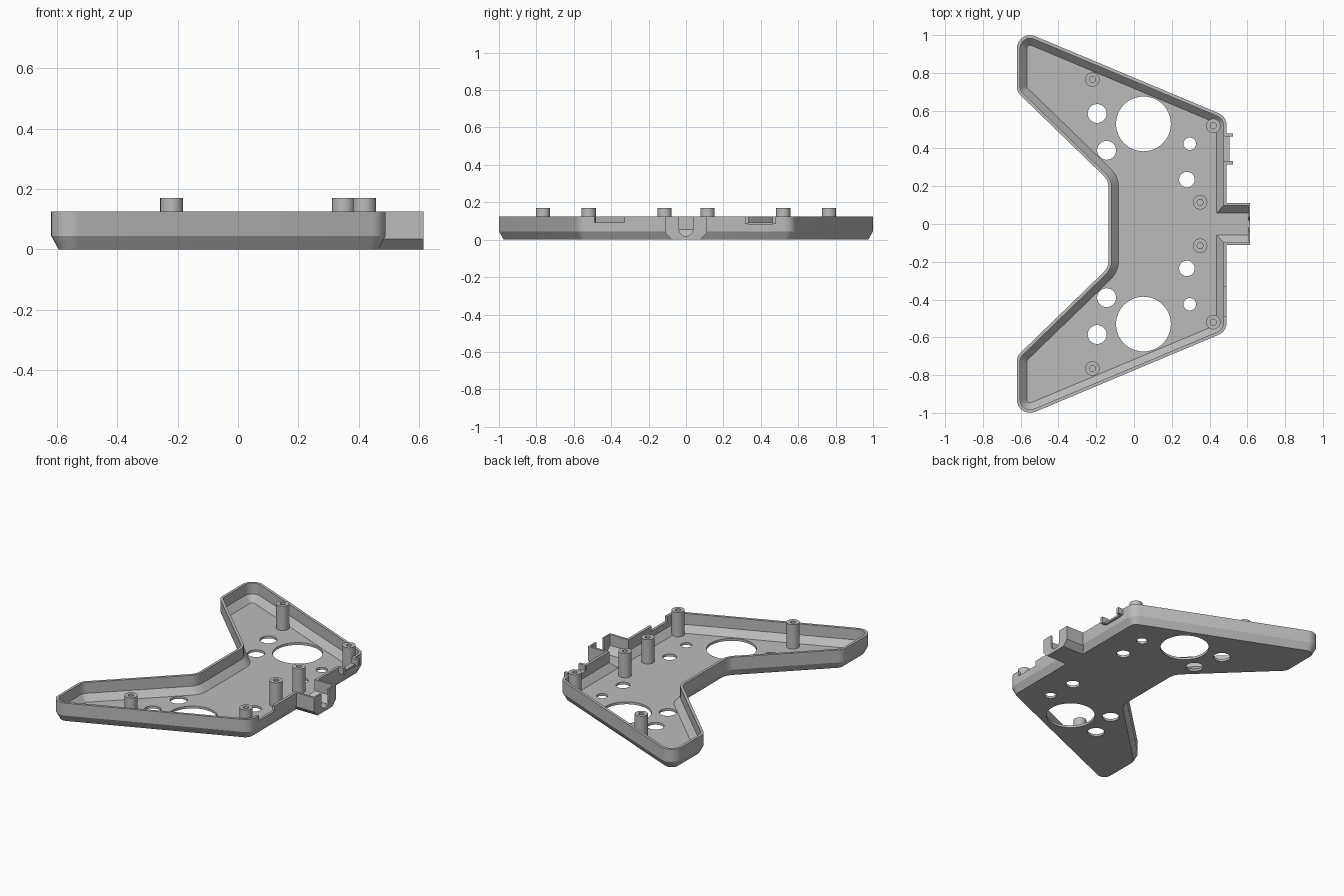
import bpy, bmesh, math
from mathutils import Vector

if "Cube" in bpy.data.objects:
    bpy.data.objects.remove(bpy.data.objects["Cube"])

grey = bpy.data.materials.new("plain grey")
grey.diffuse_color = (0.5, 0.5, 0.5, 1)
grey.use_nodes = True
grey.node_tree.nodes["Principled BSDF"].inputs["Base Color"].default_value = grey.diffuse_color


def add(name, bm):
    bmesh.ops.recalc_face_normals(bm, faces=bm.faces)
    me = bpy.data.meshes.new(name)
    bm.to_mesh(me)
    bm.free()
    ob = bpy.data.objects.new(name, me)
    me.materials.append(grey)
    bpy.context.collection.objects.link(ob)
    return ob


def loft(name, rings):
    """Closed solid through rings that share one point count."""
    bm = bmesh.new()
    loops = [[bm.verts.new(p) for p in r] for r in rings]
    n = len(loops[0])
    for a, b in zip(loops, loops[1:]):
        for i in range(n):
            bm.faces.new((a[i], a[(i + 1) % n], b[(i + 1) % n], b[i]))
    bm.faces.new(loops[0])
    bm.faces.new(loops[-1])
    return add(name, bm)


def circle(x, y, z, r, n=48):
    return [(x + r * math.cos(2 * math.pi * i / n),
             y + r * math.sin(2 * math.pi * i / n), z) for i in range(n)]


def cylinder(name, x, y, r, z0, z1):
    return loft(name, [circle(x, y, z0, r), circle(x, y, z1, r)])


def prism_x(name, profile, x0, x1):
    return loft(name, [[(x, y, z) for y, z in profile] for x in (x0, x1)])


def box(name, x0, x1, y0, y1, z0, z1):
    return prism_x(name, [(y0, z0), (y1, z0), (y1, z1), (y0, z1)], x0, x1)


def boolean(target, other, op):
    m = target.modifiers.new(op, 'BOOLEAN')
    m.operation, m.object, m.solver = op, other, 'EXACT'
    bpy.context.view_layer.update()
    dg = bpy.context.evaluated_depsgraph_get()
    me = bpy.data.meshes.new_from_object(target.evaluated_get(dg))
    target.modifiers.clear()
    target.data = me
    bpy.data.objects.remove(other)


# Outline of the tray, counter-clockwise: x, y, corner radius
half = [(0.49, 0.569, 0.07), (-0.62, 1.035, 0.07), (-0.62, 0.70, 0.07), (-0.135, 0.23, 0.08)]
corners = half + [(x, -y, r) for x, y, r in reversed(half)]


def outline(inset, z, steps=8):
    """Tray outline moved inwards, with concentric rounded corners."""
    pts = []
    n = len(corners)
    for i, (x, y, r) in enumerate(corners):
        p = Vector((x, y))
        a = (p - Vector(corners[i - 1][:2])).normalized()
        b = (Vector(corners[(i + 1) % n][:2]) - p).normalized()
        na, nb = Vector((a.y, -a.x)), Vector((b.y, -b.x))
        turn = math.atan2(a.x * b.y - a.y * b.x, a.dot(b))
        s = 1 if turn > 0 else -1
        centre = p - s * r * (na + nb) / (1 + na.dot(nb))
        start = math.atan2(na.y, na.x)
        for k in range(steps + 1):
            t = start + turn * k / steps
            q = centre + (s * r - inset) * Vector((math.cos(t), math.sin(t)))
            pts.append((q.x, q.y, z))
    return pts


# Tray body with a bevelled underside
TOP = 0.125
tray = loft("tray", [outline(0.025, 0), outline(0, 0.045), outline(0, TOP)])

# Cable outlet, joined to the tray
boolean(tray, prism_x("outlet", [(-0.11, TOP), (-0.11, 0.035), (-0.075, 0), (0.075, 0),
                                 (0.11, 0.035), (0.11, TOP)], 0.40, 0.615), 'UNION')

# Hollow of the tray, with a sloped foot
boolean(tray, loft("hollow", [outline(0.053, 0.015), outline(0.017, 0.055),
                              outline(0.017, 0.2)]), 'DIFFERENCE')

# Trough of the outlet
boolean(tray, prism_x("trough", [(-0.097, 0.2), (-0.097, 0.055), (-0.057, 0.0152), (0.057, 0.0152),
                                 (0.097, 0.055), (0.097, 0.2)], 0.38, 0.605), 'DIFFERENCE')

# Round-bottomed cable slot in the end wall
slot = [(0.037 * math.cos(t), 0.056 + 0.037 * math.sin(t))
        for t in (math.pi + math.pi * k / 16 for k in range(17))]
boolean(tray, prism_x("slot", slot + [(0.037, 0.2), (-0.037, 0.2)], 0.59, 0.65), 'DIFFERENCE')

# Notches in the right wall
for y0, y1 in ((0.33, 0.465), (-0.49, -0.33)):
    boolean(tray, box("notch", 0.45, 0.53, y0, y1, 0.092, 0.2), 'DIFFERENCE')

# Floor openings, mirrored front to back
for x, y, r in ((0.05, 0.53, 0.145), (-0.195, 0.585, 0.05), (-0.145, 0.39, 0.05),
                (0.295, 0.425, 0.033), (0.28, 0.235, 0.041)):
    for s in (-1, 1):
        boolean(tray, cylinder("hole", x, s * y, r, -0.1, 0.1), 'DIFFERENCE')
parts = [tray]

# Tabs and sill around the rear notch
parts += [box("notch_tab", 0.48, 0.525, y - 0.009, y + 0.009, 0.085, TOP) for y in (0.324, 0.471)]
parts.append(box("notch_sill", 0.48, 0.505, 0.33, 0.465, 0.08, 0.092))

# Screw posts with a blind bore
for x, y in ((-0.22, 0.765), (0.42, 0.52), (0.35, 0.115)):
    for s in (-1, 1):
        parts.append(loft("screw_post", [circle(x, s * y, z, r) for z, r in
                          ((0.008, 0.038), (0.17, 0.038), (0.17, 0.016), (0.06, 0.016))]))

# Smooth curves, sharp edges
bpy.ops.object.select_all(action='DESELECT')
for ob in parts:
    ob.select_set(True)
bpy.context.view_layer.objects.active = tray
bpy.ops.object.shade_smooth_by_angle(angle=math.radians(25))
